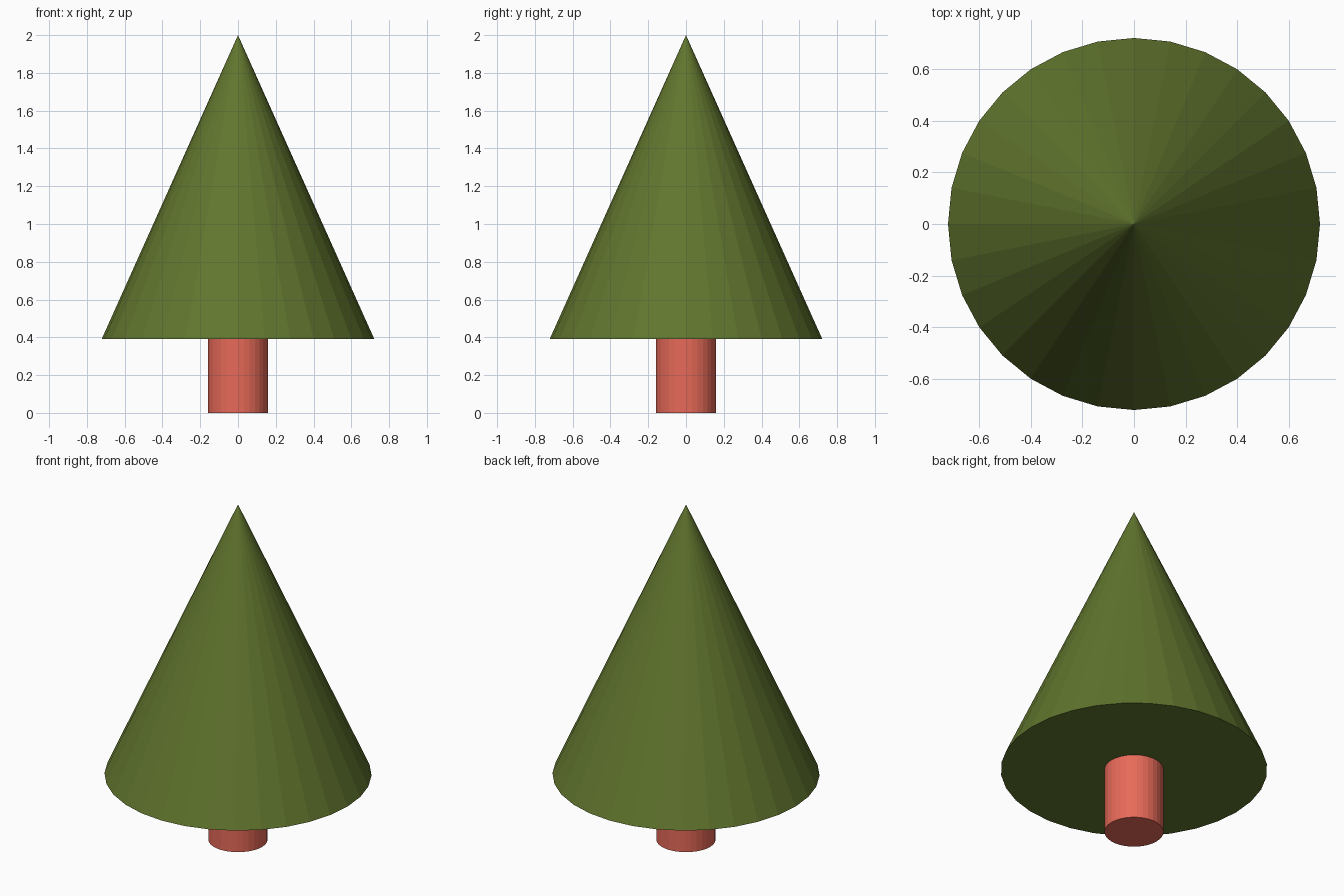
import bpy

if "Cube" in bpy.data.objects:
    bpy.data.objects.remove(bpy.data.objects["Cube"])

SIDES = 32


def tapered(name, r_bottom, r_top, z0, z1, color):
    """Flat-shaded upright cone or cylinder from z0 to z1."""
    bpy.ops.mesh.primitive_cone_add(vertices=SIDES, radius1=r_bottom, radius2=r_top,
                                    depth=z1 - z0, location=(0, 0, (z0 + z1) / 2))
    obj = bpy.context.object
    obj.name = name
    mat = bpy.data.materials.new(name + "_color")
    mat.diffuse_color = color
    mat.use_nodes = True
    mat.node_tree.nodes["Principled BSDF"].inputs["Base Color"].default_value = mat.diffuse_color
    obj.data.materials.append(mat)
    return obj


# Trunk, set slightly into the foliage
tapered("trunk", 0.16, 0.16, 0.0, 0.42, (0.80, 0.145, 0.10, 1))

# Foliage cone
tapered("foliage", 0.722, 0.0, 0.39, 2.0, (0.12, 0.18, 0.027, 1))
